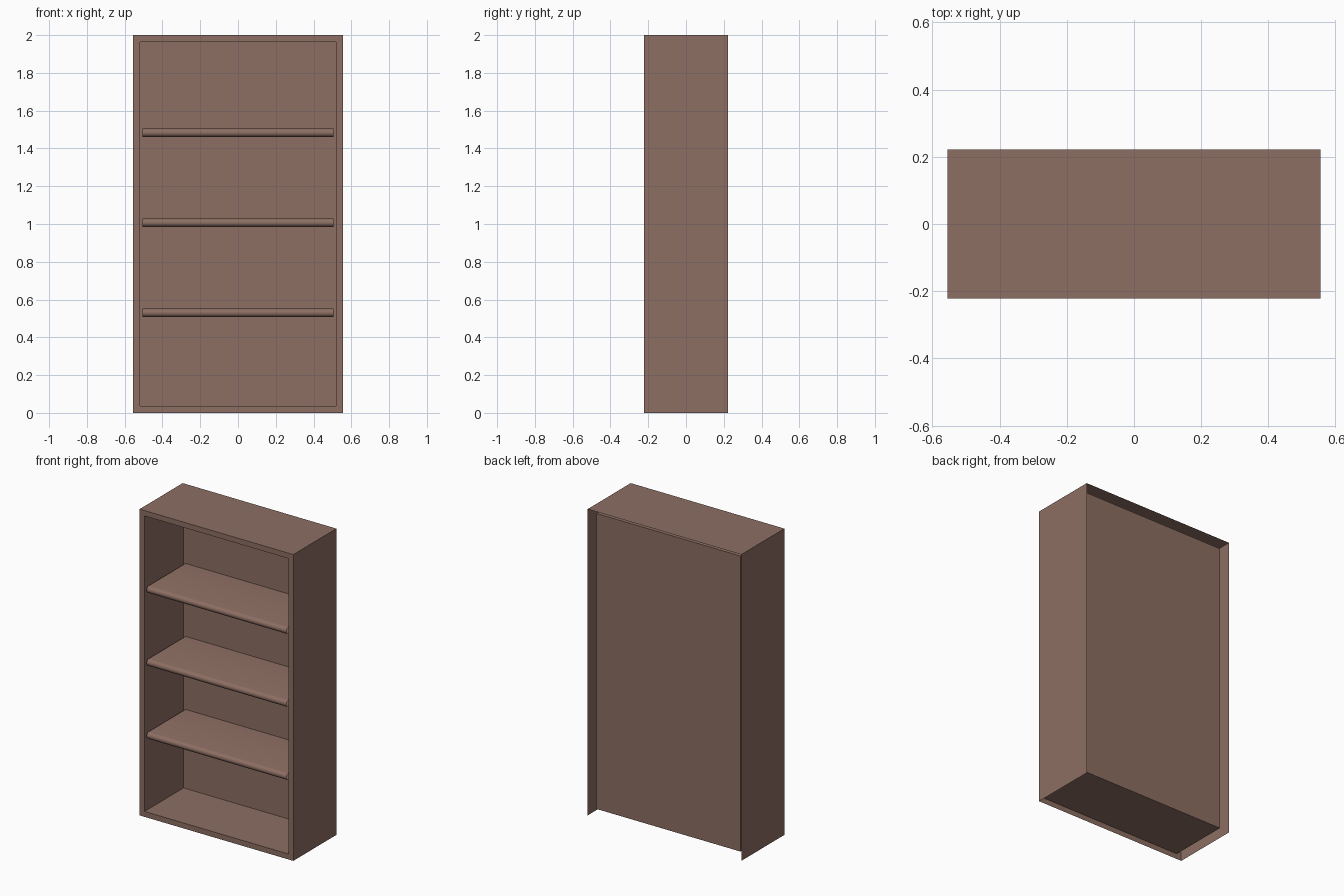
import bpy
import bmesh
import math

if "Cube" in bpy.data.objects:
    bpy.data.objects.remove(bpy.data.objects["Cube"])

W, D, H = 0.555, 0.222, 2.0      # half width, half depth, height
RIM, INNER_BACK = 0.05, 0.18     # frame width, y of the back panel

wood = bpy.data.materials.new("brown wood")
wood.diffuse_color = (0.266, 0.156, 0.125, 1)
wood.use_nodes = True
wood.node_tree.nodes["Principled BSDF"].inputs["Base Color"].default_value = wood.diffuse_color


def add_object(name, bm):
    mesh = bpy.data.meshes.new(name)
    bm.to_mesh(mesh)
    bm.free()
    mesh.materials.append(wood)
    obj = bpy.data.objects.new(name, mesh)
    bpy.context.collection.objects.link(obj)
    return obj


# Case: outer shell open at back and bottom, front inset and pushed in
bm = bmesh.new()
bmesh.ops.create_cube(bm, size=1)
for v in bm.verts:
    v.co = (v.co.x * 2 * W, v.co.y * 2 * D, (v.co.z + 0.5) * H)
bm.normal_update()
hidden = [f for f in bm.faces if f.normal.y > 0.9 or f.normal.z < -0.9]
bmesh.ops.delete(bm, geom=hidden, context='FACES')
front = next(f for f in bm.faces if f.normal.y < -0.9)
bmesh.ops.inset_region(bm, faces=[front], thickness=RIM, use_boundary=True)
result = bmesh.ops.extrude_discrete_faces(bm, faces=[front])
panel = result["faces"][0]
for v in panel.verts:
    v.co.y = INNER_BACK
add_object("bookcase_case", bm)


# Shelves: flat boards with a rounded front nose
def add_shelf(name, z, half=0.022, steps=6):
    r = half
    profile = [(INNER_BACK, z - half)]
    for i in range(steps + 1):
        a = -math.pi / 2 - math.pi * i / steps
        profile.append((-D + r + r * math.cos(a), z + half * math.sin(a)))
    profile.append((INNER_BACK, z + half))
    bm = bmesh.new()
    x = W - RIM
    left = [bm.verts.new((-x, y, h)) for y, h in profile]
    right = [bm.verts.new((x, y, h)) for y, h in profile]
    for i in range(len(profile) - 1):
        f = bm.faces.new((left[i], left[i + 1], right[i + 1], right[i]))
        f.smooth = True
    bm.normal_update()
    if bm.faces[:][-1].normal.z < 0:
        bmesh.ops.reverse_faces(bm, faces=bm.faces[:])
    add_object(name, bm)


for i in range(3):
    add_shelf(f"shelf_{i + 1}", 0.53 + 0.4765 * i)
